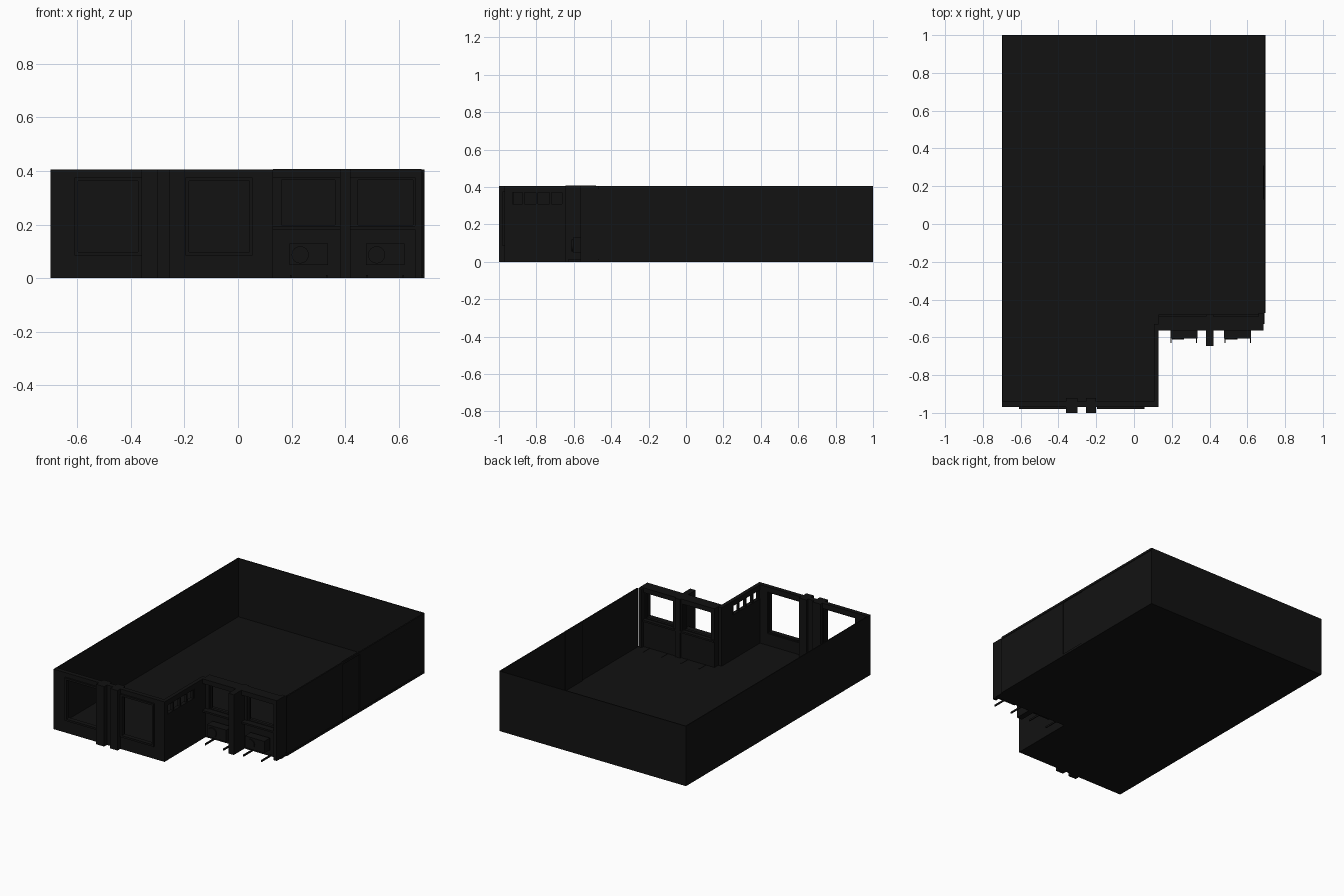
import bpy, bmesh, math

if "Cube" in bpy.data.objects:
    bpy.data.objects.remove(bpy.data.objects["Cube"])

H = 0.405
mat = bpy.data.materials.new("charcoal")
mat.diffuse_color = (0.006, 0.006, 0.006, 1)
mat.use_nodes = True
mat.node_tree.nodes["Principled BSDF"].inputs["Base Color"].default_value = mat.diffuse_color


def finish(name, bm):
    bmesh.ops.recalc_face_normals(bm, faces=bm.faces)
    me = bpy.data.meshes.new(name)
    bm.to_mesh(me)
    bm.free()
    me.materials.append(mat)
    ob = bpy.data.objects.new(name, me)
    bpy.context.collection.objects.link(ob)
    return ob


def add_box(bm, x, y, z):
    vs = bmesh.ops.create_cube(bm, size=1)["verts"]
    for v in vs:
        for i, (a, b) in enumerate((x, y, z)):
            v.co[i] = a if v.co[i] < 0 else b


def boxes(name, *items):
    bm = bmesh.new()
    for it in items:
        add_box(bm, *it)
    return finish(name, bm)


def frame(name, x, y, z, w):
    """Rectangular window frame in the xz plane."""
    boxes(name,
          (x, y, (z[0], z[0] + w)), (x, y, (z[1] - w, z[1])),
          ((x[0], x[0] + w), y, (z[0] + w, z[1] - w)),
          ((x[1] - w, x[1]), y, (z[0] + w, z[1] - w)))


# L-shaped floor
bm = bmesh.new()
pts = [(-0.7, -0.97), (0.13, -0.97), (0.13, -0.53), (0.69, -0.53), (0.69, 1), (-0.7, 1)]
f = bm.faces.new([bm.verts.new((x, y, 0)) for x, y in pts])
ext = bmesh.ops.extrude_face_region(bm, geom=[f])["geom"]
for v in ext:
    if isinstance(v, bmesh.types.BMVert):
        v.co.z = 0.01
finish("floor", bm)

# Thin closed walls
boxes("back_wall", ((-0.7, 0.695), (0.994, 1), (0, H)))
boxes("left_wall", ((-0.7, -0.694), (-0.97, 0.994), (0, H)))

# Right wall with a shallow recessed strip
boxes("right_wall",
      ((0.687, 0.693), (-0.47, 0.13), (0, H)),
      ((0.682, 0.688), (0.13, 0.31), (0, H)),
      ((0.687, 0.693), (0.31, 0.994), (0, H)))
boxes("right_wall_trim",
      ((0.69, 0.696), (-0.47, 0.994), (H - 0.015, H)),
      ((0.69, 0.696), (-0.47, 0.994), (0, 0.015)))

# Front wall around two large windows
Y = (-0.97, -0.94)
boxes("front_wall",
      ((-0.694, 0.13), Y, (0.37, H)),
      ((-0.694, 0.13), Y, (0, 0.09)),
      ((-0.694, -0.605), Y, (0.09, 0.37)),
      ((-0.365, -0.195), Y, (0.09, 0.37)),
      ((0.05, 0.13), Y, (0.09, 0.37)))
frame("front_window_left", (-0.61, -0.36), (-0.98, -0.95), (0.085, 0.375), 0.013)
frame("front_window_right", (-0.195, 0.055), (-0.98, -0.95), (0.085, 0.375), 0.013)
boxes("front_pilasters",
      ((-0.36, -0.3), (-1, -0.92), (0, H)),
      ((-0.255, -0.2), (-1, -0.92), (0, H)))

# Side wall of the notch with a strip of high panes
X = (0.105, 0.13)
boxes("notch_side_wall",
      (X, (-0.94, -0.53), (0, 0.31)),
      (X, (-0.94, -0.53), (0.37, H)),
      (X, (-0.65, -0.53), (0.31, 0.37)),
      *[((0.11, 0.127), (y - 0.006, y + 0.006), (0.31, 0.37))
        for y in (-0.934, -0.869, -0.797, -0.724, -0.656)])

# Notch front wall: apron, sill, posts and header
Y = (-0.53, -0.49)
boxes("notch_front_wall",
      ((0.13, 0.685), Y, (0, 0.19)),
      ((0.13, 0.155), Y, (0.19, 0.375)),
      ((0.37, 0.44), Y, (0.19, 0.375)),
      ((0.66, 0.685), Y, (0.19, 0.375)))
boxes("notch_header", ((0.13, 0.685), (-0.565, -0.49), (0.375, H + 0.002)))
boxes("notch_sill", ((0.13, 0.685), (-0.565, -0.48), (0.182, 0.194)))
boxes("notch_corner_post", ((0.66, 0.685), (-0.565, -0.47), (0, H)))
boxes("notch_pillar", ((0.38, 0.42), (-0.645, -0.48), (0, H + 0.002)))
for n, a, b in (("left", 0.155, 0.37), ("right", 0.44, 0.66)):
    frame("notch_window_" + n, (a, b), (-0.525, -0.505), (0.19, 0.375), 0.008)

# Outdoor fan units with floor rails
for n, x in (("left", 0.192), ("right", 0.477)):
    boxes("fan_unit_" + n, ((x, x + 0.143), (-0.605, -0.545), (0.05, 0.13)))
    bpy.ops.mesh.primitive_cylinder_add(vertices=24, radius=0.032, depth=0.008,
                                        location=(x + 0.04, -0.607, 0.087),
                                        rotation=(math.pi / 2, 0, 0))
    fan = bpy.context.object
    fan.name = "fan_grille_" + n
    fan.data.materials.append(mat)
    boxes("unit_rails_" + n,
          *[((r - 0.003, r + 0.003), (-0.63, -0.42), (0.0, 0.012))
            for r in (x + 0.004, x + 0.139)])
